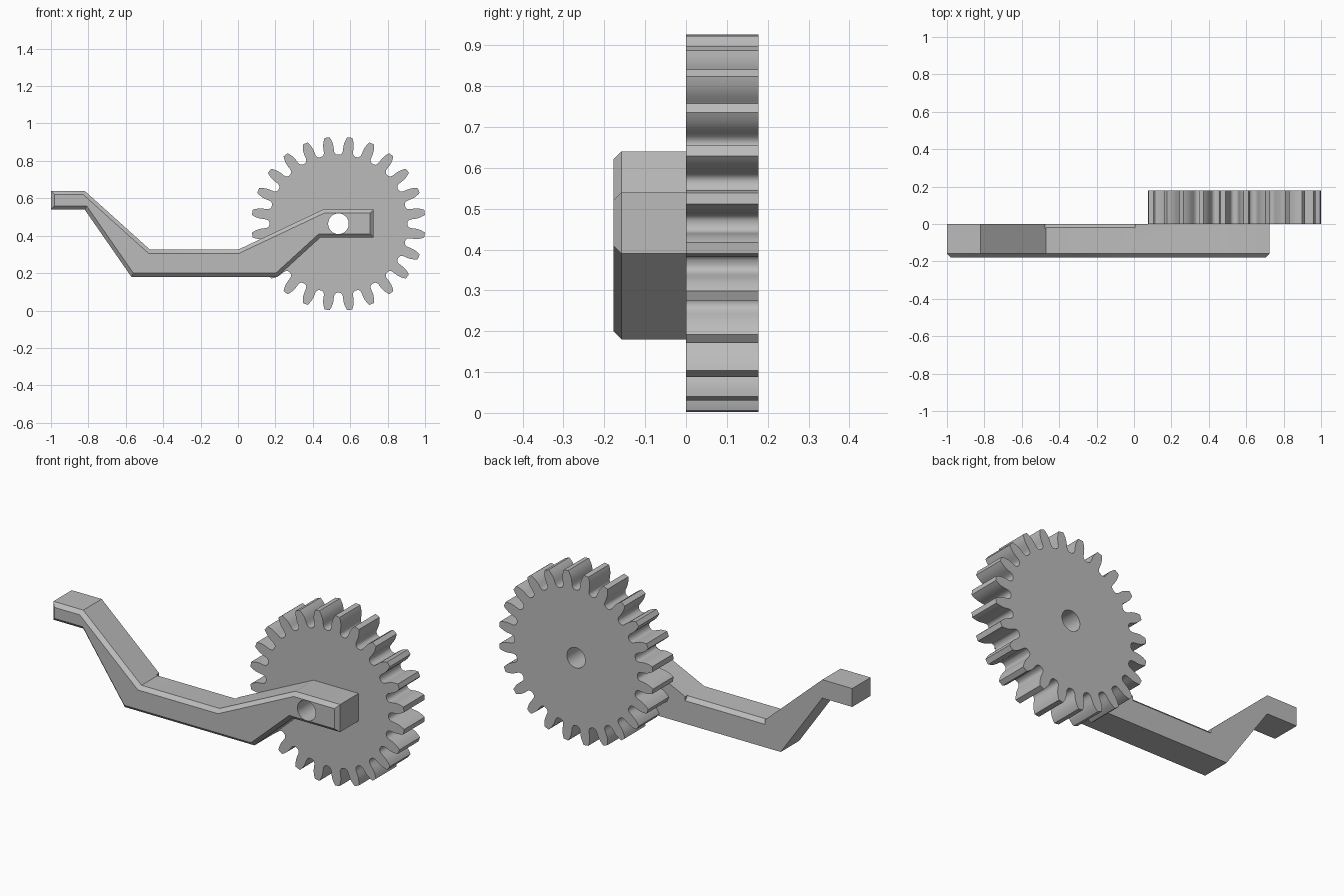
import bpy
import bmesh
from math import cos, sin, pi, radians
from mathutils import Matrix, Vector

cube = bpy.data.objects.get("Cube")
if cube:
    bpy.data.objects.remove(cube, do_unlink=True)

grey = bpy.data.materials.new("plain grey")
grey.use_nodes = True
COLOUR = (0.5, 0.5, 0.5, 1)
grey.diffuse_color = COLOUR
grey.node_tree.nodes["Principled BSDF"].inputs["Base Color"].default_value = COLOUR

AXLE_X, AXLE_Z, AXLE_R = 0.537, 0.464, 0.055
DEPTH = 0.178
CHAMFER = 0.02


def prism(name, outline, y0, y1, chamfer=0):
    """Extrude an x-z outline from y0 to y1, optionally chamfering the y0 rim."""
    bm = bmesh.new()
    face = bm.faces.new([bm.verts.new((x, y0, z)) for x, z in outline])
    made = bmesh.ops.extrude_face_region(bm, geom=[face], use_keep_orig=True)
    moved = [g for g in made["geom"] if isinstance(g, bmesh.types.BMVert)]
    bmesh.ops.translate(bm, verts=moved, vec=(0, y1 - y0, 0))
    bmesh.ops.recalc_face_normals(bm, faces=bm.faces)
    if chamfer:
        rim = [e for e in bm.edges if all(abs(v.co.y - y0) < 1e-5 for v in e.verts)]
        bmesh.ops.bevel(bm, geom=rim, offset=chamfer, segments=1, affect='EDGES')
    mesh = bpy.data.meshes.new(name)
    bm.to_mesh(mesh)
    bm.free()
    mesh.materials.append(grey)
    obj = bpy.data.objects.new(name, mesh)
    bpy.context.collection.objects.link(obj)
    return obj


def cut(obj, cutter):
    """Subtract a cutter, then discard it."""
    cutter.hide_render = True
    mod = obj.modifiers.new("cut", 'BOOLEAN')
    mod.operation = 'DIFFERENCE'
    mod.solver = 'EXACT'
    mod.object = cutter
    bpy.ops.object.select_all(action='DESELECT')
    bpy.context.view_layer.objects.active = obj
    obj.select_set(True)
    bpy.ops.object.modifier_apply(modifier=mod.name)
    bpy.data.objects.remove(cutter, do_unlink=True)


def axle_cutter():
    ring = [(AXLE_X + AXLE_R * cos(a * pi / 24), AXLE_Z + AXLE_R * sin(a * pi / 24))
            for a in range(48)]
    return prism("axle_cutter", ring, -0.3, 0.3)


def smooth(obj, angle):
    bpy.ops.object.select_all(action='DESELECT')
    bpy.context.view_layer.objects.active = obj
    obj.select_set(True)
    bpy.ops.object.shade_smooth_by_angle(angle=radians(angle))


# Gear: half a tooth as (radius, half width), mirrored and repeated
TEETH = 24
half_tooth = [(0.369, 0.042), (0.372, 0.035), (0.378, 0.030), (0.387, 0.0275),
              (0.400, 0.0275), (0.415, 0.0275), (0.430, 0.026), (0.443, 0.0225),
              (0.455, 0.018), (0.4645, 0.0135)]
outline = []
for i in range(TEETH):
    middle = (i + 0.5) * 2 * pi / TEETH
    side = [(r, -w / r) for r, w in half_tooth]
    for r, a in side + [(r, -a) for r, a in reversed(side)]:
        outline.append((AXLE_X + r * cos(middle + a), AXLE_Z + r * sin(middle + a)))
gear = prism("gear", outline, 0, DEPTH)
cut(gear, axle_cutter())
smooth(gear, 35)

# Cranked arm with a chamfered front rim
arm_outline = [(-1, 0.64), (-0.82, 0.64), (-0.47, 0.325), (0, 0.325), (0.455, 0.54),
               (0.725, 0.54), (0.725, 0.39), (0.44, 0.39), (0.21, 0.18),
               (-0.57, 0.18), (-0.82, 0.54), (-1, 0.54)]
arm = prism("crank_arm", arm_outline, -DEPTH, 0, CHAMFER)
cut(arm, axle_cutter())

# Chamfer on the back edge of the low middle span
wedge = prism("wedge_cutter", [(-0.475, 0.3), (0.005, 0.3), (0.005, 0.33), (-0.475, 0.33)],
              -0.025, 0.02)
for v in wedge.data.vertices:
    if v.co.z < 0.31:
        v.co.z = 0.325 - (v.co.y + CHAMFER)
cut(arm, wedge)
smooth(arm, 30)
